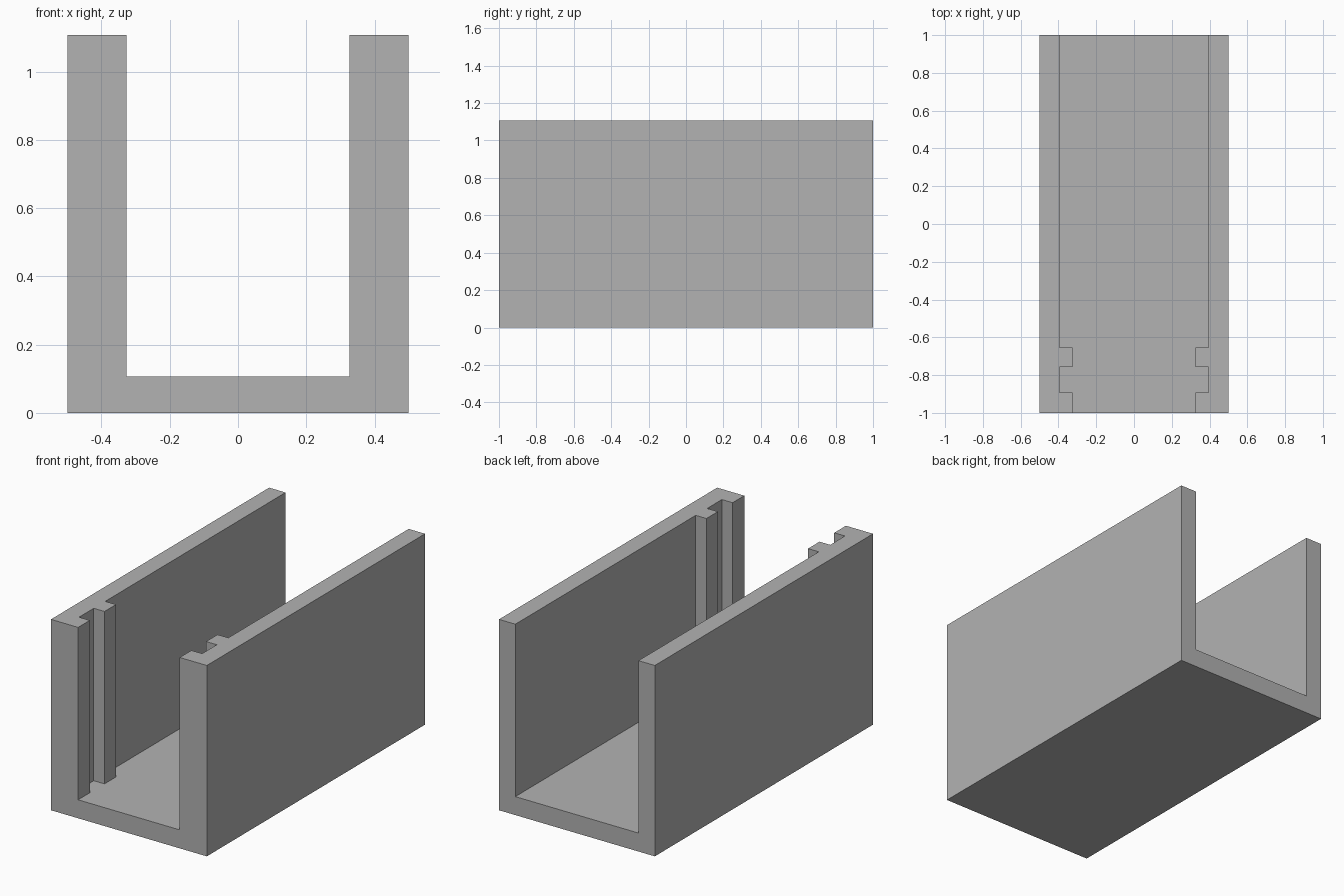
import bpy
import bmesh

cube = bpy.data.objects.get("Cube")
if cube:
    bpy.data.objects.remove(cube, do_unlink=True)

HALF_W, HEIGHT, FLOOR = 0.5, 1.107, 0.107
WALL, RIB = 0.395, 0.326  # inner wall face and inner rib face

grey = bpy.data.materials.new("plain grey")
grey.use_nodes = True
colour = (0.448, 0.448, 0.448, 1)
grey.diffuse_color = colour
grey.node_tree.nodes["Principled BSDF"].inputs["Base Color"].default_value = colour


def prism(name, outline, bottom, top):
    """Extrude a plan outline upwards into a closed solid."""
    bm = bmesh.new()
    base = bm.faces.new([bm.verts.new((x, y, bottom)) for x, y in outline])
    raised = bmesh.ops.extrude_face_region(bm, geom=[base], use_keep_orig=True)
    verts = [v for v in raised["geom"] if isinstance(v, bmesh.types.BMVert)]
    bmesh.ops.translate(bm, verts=verts, vec=(0, 0, top - bottom))
    bmesh.ops.recalc_face_normals(bm, faces=bm.faces)
    mesh = bpy.data.meshes.new(name)
    bm.to_mesh(mesh)
    bm.free()
    mesh.materials.append(grey)
    obj = bpy.data.objects.new(name, mesh)
    bpy.context.collection.objects.link(obj)
    return obj


# Solid block that becomes the U-shaped channel
block = [(-HALF_W, -1), (HALF_W, -1), (HALF_W, 1), (-HALF_W, 1)]
channel = prism("channel_body", block, 0, HEIGHT)

# Cavity outline: two ribs per wall with a slot between, mirrored across x
side = [(RIB, -1.2), (RIB, -0.893), (WALL, -0.893), (WALL, -0.758),
        (RIB, -0.758), (RIB, -0.653), (WALL, -0.653), (WALL, 1.2)]
cavity = prism("cavity_cutter", side + [(-x, y) for x, y in reversed(side)],
               FLOOR, HEIGHT + 0.2)
cavity.hide_render = True
cavity.hide_viewport = True
cavity.display_type = 'WIRE'

# Cut the cavity out of the block
cut = channel.modifiers.new("hollow", 'BOOLEAN')
cut.operation = 'DIFFERENCE'
cut.solver = 'EXACT'
cut.object = cavity
